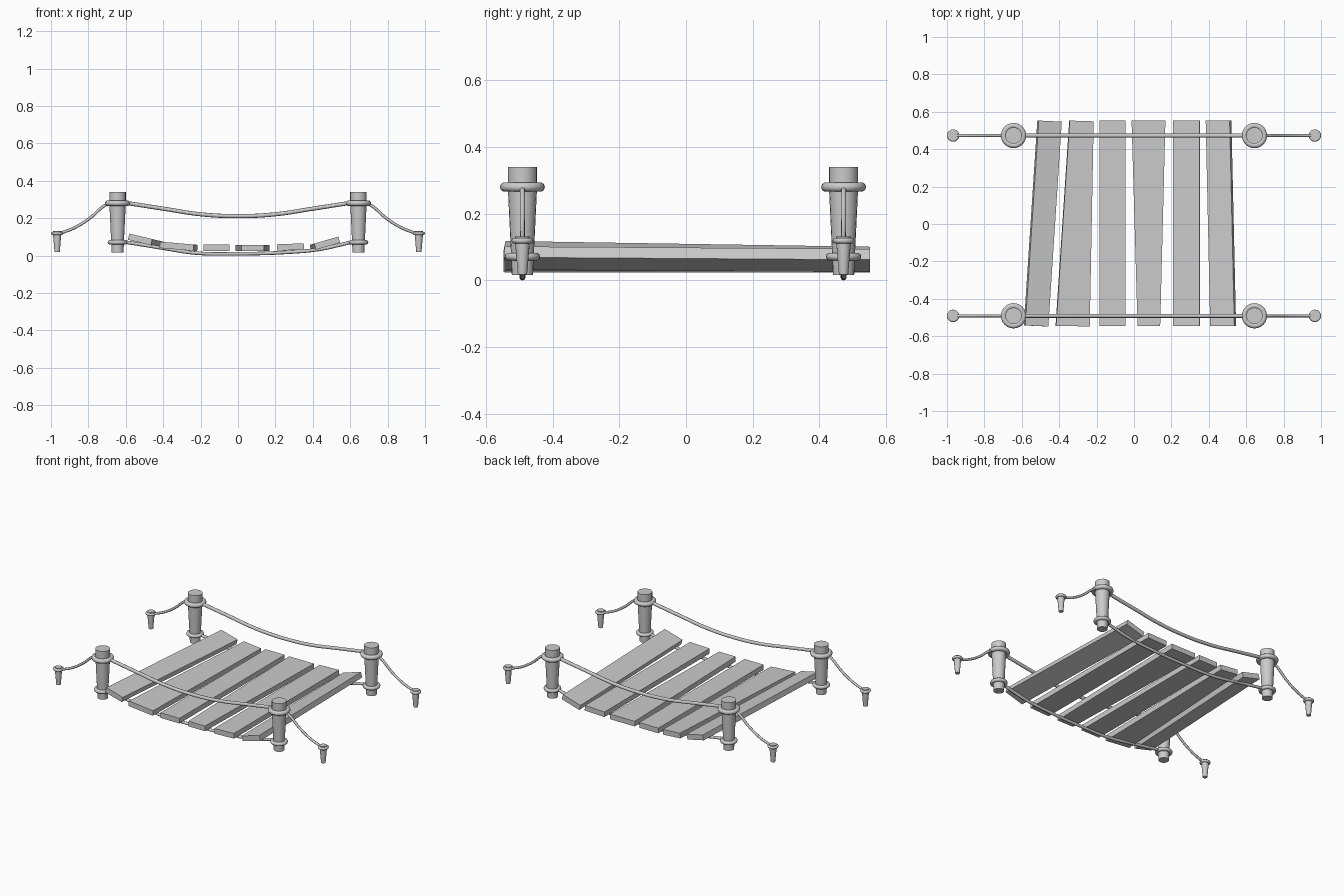
import bpy, bmesh, math
from mathutils import Vector

if "Cube" in bpy.data.objects:
    bpy.data.objects.remove(bpy.data.objects["Cube"])

FRONT_Y, BACK_Y = -0.491, 0.473
POST_X, STAKE_X = 0.644, 0.967


def finish(obj, angle=40):
    bpy.ops.object.select_all(action='DESELECT')
    obj.select_set(True)
    bpy.context.view_layer.objects.active = obj
    bpy.ops.object.shade_smooth_by_angle(angle=math.radians(angle))


def add_mesh(name, bm):
    bmesh.ops.recalc_face_normals(bm, faces=bm.faces)
    me = bpy.data.meshes.new(name)
    bm.to_mesh(me)
    bm.free()
    obj = bpy.data.objects.new(name, me)
    bpy.context.collection.objects.link(obj)
    return obj


def lathe(name, profile, x, y, sides=20):
    """Closed solid of revolution from (radius, z) pairs."""
    bm = bmesh.new()
    rings = []
    for r, z in profile:
        rings.append([bm.verts.new((x + r * math.cos(2 * math.pi * i / sides),
                                    y + r * math.sin(2 * math.pi * i / sides), z))
                      for i in range(sides)])
    for a, b in zip(rings, rings[1:]):
        for i in range(sides):
            j = (i + 1) % sides
            bm.faces.new((a[i], a[j], b[j], b[i]))
    bm.faces.new(rings[0])
    bm.faces.new(rings[-1])
    finish(add_mesh(name, bm))


def rope_ring(name, x, y, z, major, minor):
    bpy.ops.mesh.primitive_torus_add(location=(x, y, z), major_radius=major,
                                     minor_radius=minor, major_segments=24,
                                     minor_segments=10)
    obj = bpy.context.object
    obj.name = name
    finish(obj, 60)


def rope(name, points, y, radius):
    """Round rope through (x, z) points in the plane of one railing."""
    cu = bpy.data.curves.new(name, 'CURVE')
    cu.dimensions = '3D'
    cu.bevel_depth = radius
    cu.bevel_resolution = 2
    cu.resolution_u = 5
    cu.use_fill_caps = True
    sp = cu.splines.new('BEZIER')
    sp.bezier_points.add(len(points) - 1)
    for bp, (x, z) in zip(sp.bezier_points, points):
        bp.co = (x, y, z)
        bp.handle_left_type = bp.handle_right_type = 'AUTO'
    obj = bpy.data.objects.new(name, cu)
    bpy.context.collection.objects.link(obj)
    bpy.ops.object.select_all(action='DESELECT')
    obj.select_set(True)
    bpy.context.view_layer.objects.active = obj
    bpy.ops.object.convert(target='MESH')
    finish(bpy.context.object, 60)


def plank(name, front, back, z_mid, slope, y0=-0.545, y1=0.553, thick=0.034, skew=0.0):
    """Tapered board; front/back are (left x, right x), slope is dz/dx."""
    mid = (sum(front) + sum(back)) / 4
    up = Vector((-slope, 0, 1)).normalized() * thick / 2
    corners = [(front[0], y0 + skew), (front[1], y0),
               (back[1], y1 - skew), (back[0], y1)]
    bm = bmesh.new()
    low, top = [], []
    for x, y in corners:
        c = Vector((x, y, z_mid + slope * (x - mid)))
        low.append(bm.verts.new(c - up))
        top.append(bm.verts.new(c + up))
    bm.faces.new(low)
    bm.faces.new(top)
    for i in range(4):
        j = (i + 1) % 4
        bm.faces.new((low[i], low[j], top[j], top[i]))
    add_mesh(name, bm)


# Posts, stakes and all ropes, repeated for both railings
for side, y in (("front", FRONT_Y), ("back", BACK_Y)):
    for hand, s in (("left", -1), ("right", 1)):
        tag = f"{side}_{hand}"
        lathe(f"post_{tag}", [(0.032, 0.016), (0.034, 0.072), (0.043, 0.26),
                              (0.044, 0.285), (0.044, 0.34)], s * POST_X, y)
        rope_ring(f"upper_knot_{tag}", s * POST_X, y, 0.28, 0.053, 0.0145)
        rope_ring(f"lower_knot_{tag}", s * POST_X, y, 0.071, 0.041, 0.012)
        lathe(f"stake_{tag}", [(0.014, 0.018), (0.022, 0.112), (0.022, 0.132)],
              s * STAKE_X, y, 16)
        rope_ring(f"stake_knot_{tag}", s * STAKE_X, y, 0.119, 0.024, 0.009)
        rope(f"guy_rope_{tag}", [(s * 0.685, 0.282), (s * 0.72, 0.263), (s * 0.79, 0.202),
                                 (s * 0.87, 0.151), (s * 0.95, 0.119)], y, 0.008)
    rope(f"hand_rope_{side}", [(-0.60, 0.282), (-0.40, 0.251), (-0.20, 0.221), (0, 0.211),
                               (0.20, 0.221), (0.40, 0.251), (0.60, 0.282)], y, 0.011)
    rope(f"deck_rope_{side}", [(-0.61, 0.073), (-0.55, 0.064), (-0.39, 0.038), (-0.23, 0.014),
                               (0, 0.010), (0.25, 0.017), (0.43, 0.033), (0.54, 0.056),
                               (0.61, 0.073)], y, 0.0095)

# Deck boards, left to right
plank("plank_1", (-0.585, -0.462), (-0.513, -0.39), 0.078, -0.24, y0=-0.548, skew=0.006)
plank("plank_2", (-0.418, -0.238), (-0.345, -0.217), 0.048, -0.085, y0=-0.548, skew=0.004)
plank("plank_3", (-0.185, -0.046), (-0.185, -0.046), 0.042, 0.0)
plank("plank_4", (0.019, 0.140), (-0.013, 0.168), 0.041, 0.0)
plank("plank_5", (0.209, 0.352), (0.209, 0.352), 0.046, 0.035)
plank("plank_6", (0.412, 0.541), (0.388, 0.516), 0.063, 0.29)
